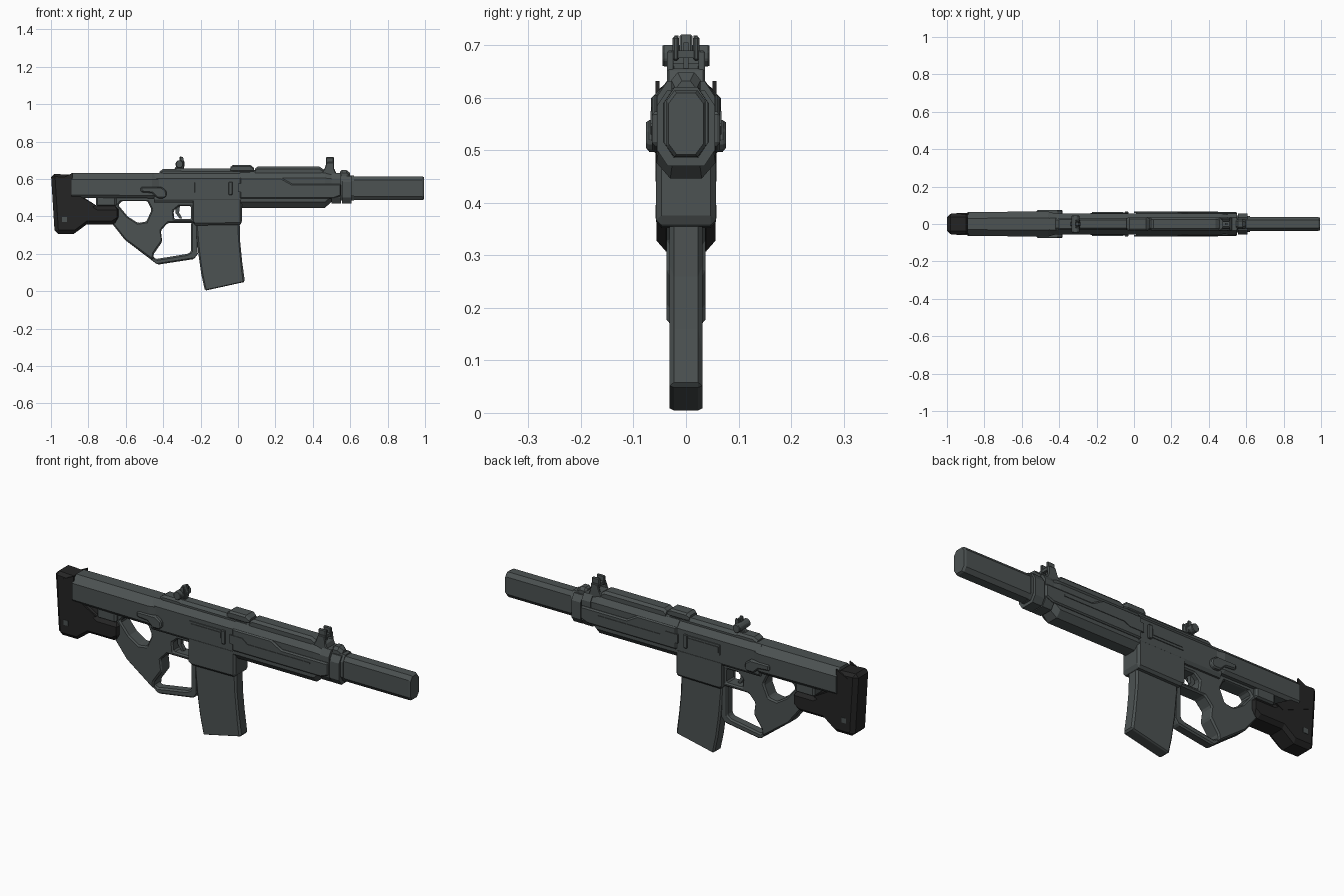
import bpy, bmesh, math
from mathutils import Vector


def material(name, rgb):
    m = bpy.data.materials.new(name)
    m.diffuse_color = (*rgb, 1)
    return m


GREY = material("gunmetal grey", (0.072, 0.084, 0.084))
BLACK = material("rubber black", (0.018, 0.018, 0.018))


def finish(name, bm, mat, bevel=0):
    bmesh.ops.recalc_face_normals(bm, faces=bm.faces)
    me = bpy.data.meshes.new(name)
    bm.to_mesh(me)
    bm.free()
    me.materials.append(mat)
    ob = bpy.data.objects.new(name, me)
    bpy.context.collection.objects.link(ob)
    if bevel:
        b = ob.modifiers.new("chamfer", 'BEVEL')
        b.width, b.segments, b.limit_method = bevel, 1, 'ANGLE'
        b.angle_limit = math.radians(40)
    return ob


def loft(name, stations, top, bot, mat=GREY):
    """Eight-sided body along x; stations are (x, half width, z0, z1)."""
    bm = bmesh.new()
    rings = []
    for x, w, z0, z1 in stations:
        half = [(w - bot[0], z0), (w, z0 + bot[1]), (w, z1 - top[1]), (w - top[0], z1)]
        sec = half + [(-y, z) for y, z in reversed(half)]
        rings.append([bm.verts.new((x, y, z)) for y, z in sec])
    for a, b in zip(rings, rings[1:]):
        for i in range(8):
            j = (i + 1) % 8
            bm.faces.new((a[i], a[j], b[j], b[i]))
    bm.faces.new(rings[0])
    bm.faces.new(rings[-1])
    return finish(name, bm, mat)


def plate(name, outline, y0, y1, bevel=0, mat=GREY, holes=()):
    """Side profile (x, z) with optional holes, extruded from y0 to y1."""
    bm = bmesh.new()
    edges = []
    for loop in (outline, *holes):
        vs = [bm.verts.new((x, y0, z)) for x, z in loop]
        edges += [bm.edges.new((vs[i - 1], vs[i])) for i in range(len(vs))]
    bmesh.ops.triangle_fill(bm, use_beauty=True, use_dissolve=False,
                            edges=edges, normal=(0, -1, 0))
    r = bmesh.ops.extrude_face_region(bm, geom=bm.faces[:])
    moved = [v for v in r["geom"] if isinstance(v, bmesh.types.BMVert)]
    bmesh.ops.translate(bm, verts=moved, vec=Vector((0, y1 - y0, 0)))
    return finish(name, bm, mat, bevel)


def pair(name, outline, y0, y1, bevel=0, mat=GREY):
    plate(name + "_right", outline, -y1, -y0, bevel, mat)
    plate(name + "_left", outline, y0, y1, bevel, mat)


def rect(x0, x1, z0, z1):
    return [(x0, z0), (x1, z0), (x1, z1), (x0, z1)]


def disc(x, z, r, n=8):
    return [(x + r * math.cos(2 * math.pi * (i + .5) / n),
             z + r * math.sin(2 * math.pi * (i + .5) / n)) for i in range(n)]


# Suppressor and collar
loft("suppressor", [(0.58, .037, .487, .614), (0.985, .037, .487, .614),
                    (0.995, .033, .492, .609)], (.015, .02), (.015, .02))
loft("collar_rear", [(0.50, .055, .47, .632), (0.55, .055, .47, .632)], (.02, .03), (.02, .03))
loft("collar_front", [(0.555, .055, .47, .615), (0.607, .055, .47, .615)], (.02, .03), (.02, .03))
loft("collar_core", [(0.54, .045, .485, .62), (0.62, .042, .485, .62)], (.02, .03), (.02, .03))
loft("gas_ring", [(0.545, .022, .60, .64), (0.555, .028, .60, .648),
                  (0.58, .028, .60, .648), (0.60, .02, .60, .632)], (.012, .015), (.005, .01))

# Handguard with side panels and top rail
loft("handguard", [(0.01, .056, .446, .635), (0.465, .056, .446, .635),
                   (0.51, .05, .487, .63), (0.545, .05, .487, .63)], (.022, .03), (.026, .03))
pair("handguard_panel", [(0.01, .495), (0.51, .495), (0.55, .51), (0.55, .574),
                         (0.29, .574), (0.235, .605), (0.01, .605)], .05, .065, .006)
pair("panel_slot", [(0.0, .53), (0.08, .53), (0.11, .545), (0.45, .545),
                    (0.45, .552), (0.1, .552), (0.07, .575), (0.0, .575)], .06, .068)
loft("handguard_top_rail", [(0.09, .036, .62, .655), (0.105, .036, .62, .666),
                            (0.435, .036, .62, .666), (0.46, .034, .62, .65)],
     (.012, .012), (.005, .01))

# Receiver, stock tube and their top details
loft("receiver", [(-0.45, .057, .475, .632), (0.02, .057, .475, .632)], (.025, .03), (.01, .015))
loft("stock_body", [(-0.89, .064, .50, .632), (-0.46, .067, .497, .632),
                    (-0.42, .056, .497, .632)], (.034, .034), (.012, .015))
loft("receiver_top_rail", [(-0.33, .033, .62, .655), (0.02, .033, .62, .655),
                           (0.10, .033, .62, .648)], (.012, .015), (.004, .01))
loft("rear_sight_base", [(-0.42, .03, .62, .64), (-0.40, .033, .62, .654),
                         (-0.31, .033, .62, .654), (-0.28, .03, .62, .645)],
     (.01, .01), (.004, .005))
loft("charging_catch", [(-0.04, .03, .64, .665), (-0.025, .036, .64, .676),
                        (0.065, .036, .64, .676), (0.085, .03, .64, .66)],
     (.01, .008), (.004, .005))

# Ejection port and selector on the sides
pair("ejection_frame", rect(-0.235, -0.03, .527, .582), .05, .060, .004)
pair("ejection_bolt", rect(-0.225, -0.055, .54, .57), .058, .063)
pair("bolt_handle", rect(-0.05, -0.03, .515, .585), .055, .066, .003)
pair("selector", [(-0.52, .53), (-0.46, .525), (-0.43, .497), (-0.395, .497), (-0.38, .515),
                  (-0.385, .54), (-0.41, .557), (-0.52, .557)], .05, .076, .006)

# Butt pad with lower toe and cheek step
plate("butt", [(-1, .628), (-.98, .307), (-.877, .307), (-.81, .357), (-.67, .357),
               (-.64, .377), (-.64, .457), (-.755, .457), (-.83, .505), (-.88, .545),
               (-.88, .622)], -.056, .056, .018, BLACK)
pair("butt_cheek", [(-.885, .632), (-.885, .545), (-.84, .505), (-.76, .46),
                    (-.80, .44), (-.95, .50), (-.95, .60)], .05, .058, 0, BLACK)
plate("stock_step", rect(-.76, -.65, .455, .51), -.054, .054, .008)
pair("butt_pin", disc(-.928, .383, .018, 4), .05, .058)

# Thumbhole grip, guard and trigger
thumb = [(-.64, .46), (-.62, .483), (-.485, .483), (-.462, .435), (-.49, .372),
         (-.535, .365), (-.59, .40)]
finger = [(-.34, .385), (-.25, .385), (-.25, .455), (-.315, .455), (-.345, .43)]
plate("grip", [(-.74, .52), (-.74, .44), (-.68, .37), (-.605, .275), (-.455, .165),
               (-.45, .20), (-.405, .265), (-.413, .325), (-.375, .365), (-.23, .365),
               (-.23, .52)], -.037, .037, .007, GREY, [thumb, finger])
plate("lower_guard", [(-.605, .275), (-.43, .142), (-.235, .172), (-.215, .20), (-.222, .37),
                      (-.25, .37), (-.25, .212), (-.27, .20), (-.44, .172), (-.47, .20),
                      (-.55, .28)], -.025, .025, .007)
plate("trigger", [(-.335, .46), (-.31, .46), (-.315, .42), (-.298, .39), (-.312, .388),
                  (-.335, .42)], -.010, .010)

# Magazine well and curved magazine
plate("magazine_well", [(-.24, .50), (-.24, .36), (-.225, .352), (.01, .355), (.022, .365),
                        (.022, .50)], -.057, .057, .018)
plate("magazine", [(-.225, .40), (-.224, .33), (-.212, .2), (-.196, .09), (-.177, .003),
                   (.037, .05), (.022, .16), (.012, .26), (.008, .40)], -.031, .031, .008)

# Rear sight with aperture and side knobs
plate("rear_sight_stem", [(-.35, .64), (-.29, .64), (-.285, .69), (-.30, .72), (-.312, .72),
                          (-.315, .69)], -.012, .012, .003)
plate("rear_sight_drum", disc(-.313, .68, .022, 8), -.045, .045, .003)
pair("rear_sight_ear", [(-.325, .66), (-.29, .66), (-.293, .718), (-.306, .718)], .014, .022)

# Front sight with two legs, ears and post
pair("front_sight_leg", [(.45, .62), (.515, .62), (.512, .69), (.475, .69)], .024, .036, .003)
plate("front_sight_base", [(.44, .62), (.53, .62), (.515, .655), (.46, .655)], -.036, .036, .004)
pair("front_sight_ear", rect(.47, .513, .67, .717), .013, .026, .004)
plate("front_sight_post", rect(.487, .50, .64, .705), -.005, .005)
plate("front_sight_bridge", rect(.472, .511, .675, .69), -.028, .028)
